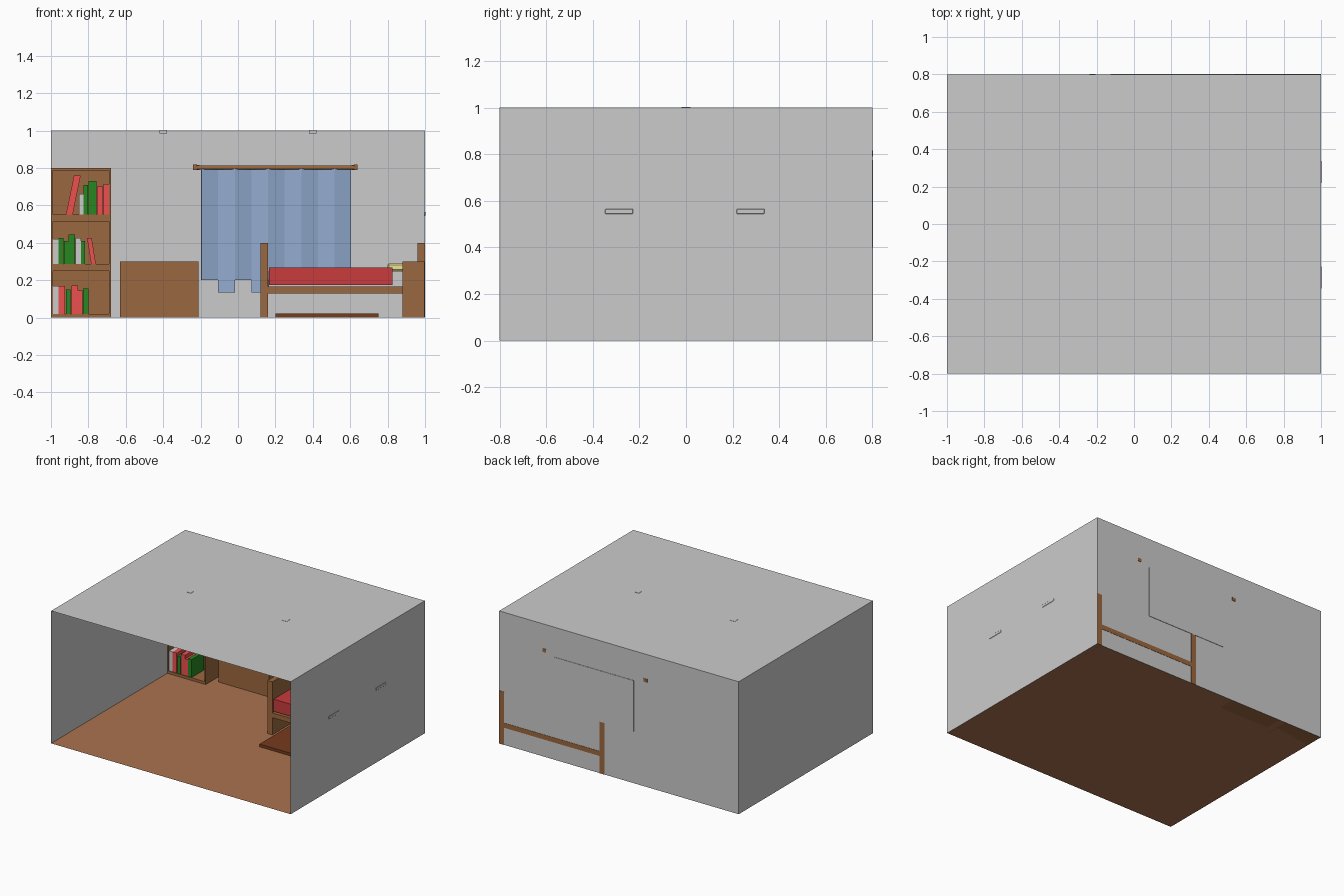
import bpy, math
from mathutils import Vector

if "Cube" in bpy.data.objects:
    bpy.data.objects.remove(bpy.data.objects["Cube"])


def mat(name, r, g, b):
    m = bpy.data.materials.new(name)
    m.diffuse_color = (r, g, b, 1)
    m.use_nodes = True
    m.node_tree.nodes["Principled BSDF"].inputs["Base Color"].default_value = m.diffuse_color
    return m


WOOD = mat("wood", .33, .14, .05)
FLOOR = mat("floor_wood", .41, .17, .08)
RUG = mat("rug_brown", .18, .044, .012)
RED = mat("book_red", .85, .08, .08)
GREEN = mat("book_green", .02, .24, .015)
BLANKET = mat("blanket_red", .58, .045, .045)
BLUE = mat("curtain_blue", .29, .41, .63)
YELLOW = mat("pillow_yellow", .85, .78, .3)


def mesh(name, verts, faces, material=None):
    me = bpy.data.meshes.new(name)
    me.from_pydata(verts, [], faces)
    o = bpy.data.objects.new(name, me)
    bpy.context.collection.objects.link(o)
    if material:
        me.materials.append(material)
    return o


def box(name, x, y, z, material=None, lean=0):
    # box from (min, max) ranges; lean shifts the top along x
    v = [(a + lean * k, b, c) for k, c in enumerate(z) for b in y for a in x]
    f = [(0, 2, 3, 1), (4, 5, 7, 6), (0, 1, 5, 4),
         (2, 6, 7, 3), (0, 4, 6, 2), (1, 3, 7, 5)]
    return mesh(name, v, f, material)


def bevel(o, width, segments=1):
    m = o.modifiers.new("bevel", 'BEVEL')
    m.width = width
    m.segments = segments


# room shell, open at the front
X, Y, H = 1, .8, 1
mesh("floor", [(-X, -Y, 0), (X, -Y, 0), (X, Y, 0), (-X, Y, 0)], [(0, 1, 2, 3)], FLOOR)
mesh("ceiling", [(-X, -Y, H), (X, -Y, H), (X, Y, H), (-X, Y, H)], [(3, 2, 1, 0)])
mesh("back_wall", [(-X, Y, 0), (X, Y, 0), (X, Y, H), (-X, Y, H)], [(0, 1, 2, 3)])
for s, n in ((-1, "left_wall"), (1, "right_wall")):
    mesh(n, [(s * X, -Y, 0), (s * X, Y, 0), (s * X, Y, H), (s * X, -Y, H)],
         [(0, 1, 2, 3) if s < 0 else (3, 2, 1, 0)])

# ceiling and wall lights
for x in (-.4, .4):
    box("ceiling_light", (x - .02, x + .02), (-.02, .02), (.985, 1.002))
for y in (-.287, .277):
    bevel(box("wall_light", (.994, 1.002), (y - .06, y + .06), (.544, .565)), .002)

# bookcase
box("bookcase_back", (-.999, -.68), (.785, .799), (0, .8), WOOD)
for x in (-.999, -.69):
    box("bookcase_side", (x, x + .01), (.585, .799), (0, .8), WOOD)
for z0, z1 in ((0, .02), (.25, .287), (.515, .55), (.787, .8)):
    box("bookcase_shelf", (-.995, -.685), (.585, .79), (z0, z1), WOOD)

# books per shelf: left, right, top, colour, lean
rows = {
    .02: [(-.99, -.96, .17, None, 0), (-.96, -.925, .17, RED, 0),
          (-.92, -.895, .15, GREEN, 0), (-.89, -.856, .172, RED, 0),
          (-.855, -.831, .145, RED, 0), (-.83, -.8, .155, GREEN, 0)],
    .287: [(-.99, -.96, .42, None, 0), (-.96, -.933, .425, GREEN, 0),
           (-.93, -.906, .41, GREEN, 0), (-.905, -.872, .445, GREEN, 0),
           (-.87, -.84, .425, None, 0), (-.84, -.817, .41, GREEN, 0),
           (-.785, -.76, .425, RED, -.022)],
    .55: [(-.92, -.884, .76, RED, .043), (-.85, -.826, .66, None, 0),
          (-.825, -.801, .71, GREEN, 0), (-.8, -.756, .73, GREEN, 0),
          (-.755, -.721, .7, RED, 0), (-.72, -.691, .715, RED, 0)],
}
for z, row in rows.items():
    for a, b, top, m, lean in row:
        box("book", (a, b), (.59, .74), (z, top), m, lean)

# low chest
box("chest", (-.63, -.21), (.67, .795), (0, .3), WOOD)

# window
box("window", (-.125, .535), (.79, .803), (.39, .775))

# curtain rod with end caps and brackets
bpy.ops.mesh.primitive_cylinder_add(vertices=16, radius=.011, depth=.86,
                                    location=(.2, .765, .802),
                                    rotation=(0, math.pi / 2, 0))
rod = bpy.context.object
rod.name = "curtain_rod"
rod.data.materials.append(WOOD)
bpy.ops.object.shade_smooth_by_angle()
for x in (-.24, .62):
    box("rod_end", (x, x + .02), (.75, .78), (.788, .818), WOOD)
for x in (-.237, .607):
    box("rod_bracket", (x, x + .03), (.765, .803), (.79, .815), WOOD)

# curtain: folded panels, every second one longer
W = .8 / 9
for i in range(9):
    x0, x1 = -.195 + i * W, -.195 + (i + 1) * W
    y0, y1 = (.755, .78) if i % 2 == 0 else (.78, .755)
    low = .2 if i % 2 == 0 else .135
    o = mesh("curtain_fold", [(x0, y0, low), (x1, y1, low), (x1, y1, .8), (x0, y0, .8)],
             [(0, 1, 2, 3)], BLUE)
    o.modifiers.new("thickness", 'SOLIDIFY').thickness = .006

# bed
BY = (.18, .802)
box("footboard", (.12, .16), BY, (0, .4), WOOD)
box("headboard", (.96, .999), BY, (0, .4), WOOD)
box("bed_base", (.155, .965), BY, (.13, .166), WOOD)
box("mattress", (.163, .958), (.21, .78), (.166, .25))
box("blanket", (.165, .825), (.19, .79), (.175, .267), BLANKET)
bevel(box("pillow", (.8, .955), (.28, .7), (.25, .29), YELLOW), .008)

# bedside cabinet and rug
box("bedside_cabinet", (.88, .998), (-.02, .17), (0, .3), WOOD)
box("rug", (.2, .75), (-.03, .36), (.001, .022), RUG)
